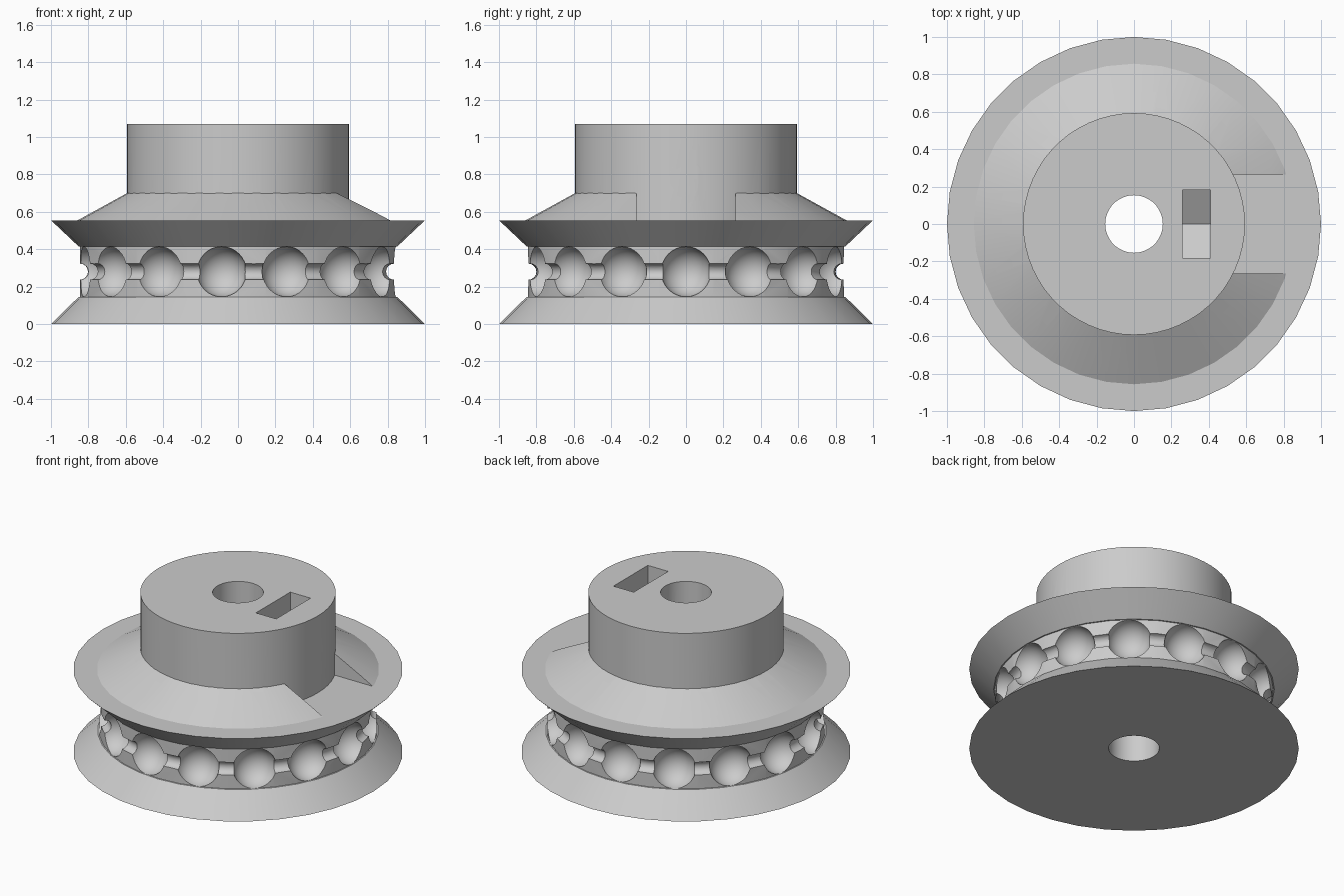
import bpy, bmesh, math
from mathutils import Matrix, Vector

if "Cube" in bpy.data.objects:
    bpy.data.objects.remove(bpy.data.objects["Cube"], do_unlink=True)

# Key dimensions
SIDES = 36
POCKETS = 15
GROOVE_R, GROOVE_Z = 0.845, 0.28
SCREW_Z = 0.78

grey = bpy.data.materials.new("plain grey")
grey.use_nodes = True
colour = (0.6, 0.6, 0.6, 1)
grey.diffuse_color = colour
grey.node_tree.nodes["Principled BSDF"].inputs["Base Color"].default_value = colour


def add_object(name, bm):
    bmesh.ops.recalc_face_normals(bm, faces=bm.faces[:])
    mesh = bpy.data.meshes.new(name)
    bm.to_mesh(mesh)
    bm.free()
    mesh.materials.append(grey)
    obj = bpy.data.objects.new(name, mesh)
    bpy.context.collection.objects.link(obj)
    return obj


def lathe(name, profile, sides):
    """Solid of revolution from (radius, height) pairs, capped at both ends."""
    bm = bmesh.new()
    rings = []
    for r, z in profile:
        rings.append([bm.verts.new((r * math.cos(math.tau * i / sides),
                                    r * math.sin(math.tau * i / sides), z))
                      for i in range(sides)])
    for low, high in zip(rings, rings[1:]):
        for i in range(sides):
            j = (i + 1) % sides
            bm.faces.new((low[i], low[j], high[j], high[i]))
    bm.faces.new(rings[0])
    bm.faces.new(rings[-1])
    return add_object(name, bm)


def bar_along_x(name, radius, x0, x1, sides):
    """Prism lying along x at set screw height, with a corner pointing down."""
    bm = bmesh.new()
    turn = Matrix.Translation(((x0 + x1) / 2, 0, SCREW_Z)) @ Matrix.Rotation(math.pi / 2, 4, 'Y')
    bmesh.ops.create_cone(bm, cap_ends=True, segments=sides, radius1=radius,
                          radius2=radius, depth=x1 - x0)
    # Put a corner on the local x axis, which becomes the vertical one
    corner = max(bm.verts, key=lambda v: v.co.x).co
    bmesh.ops.rotate(bm, verts=bm.verts[:], cent=(0, 0, 0),
                     matrix=Matrix.Rotation(-math.atan2(corner.y, corner.x), 3, 'Z'))
    bm.transform(turn)
    return add_object(name, bm)


def box(name, low, high):
    bm = bmesh.new()
    low, high = Vector(low), Vector(high)
    bmesh.ops.create_cube(bm, size=1)
    for v in bm.verts:
        v.co = Vector(((low[k] + high[k]) / 2 + v.co[k] * (high[k] - low[k]) for k in range(3)))
    return add_object(name, bm)


def ring_tube(name, major, minor, z, steps, sides):
    bm = bmesh.new()
    rows = []
    for i in range(steps):
        a = math.tau * i / steps
        row = []
        for j in range(sides):
            b = math.tau * j / sides
            r = major + minor * math.cos(b)
            row.append(bm.verts.new((r * math.cos(a), r * math.sin(a), z + minor * math.sin(b))))
        rows.append(row)
    for i in range(steps):
        a, b = rows[i], rows[(i + 1) % steps]
        for j in range(sides):
            k = (j + 1) % sides
            bm.faces.new((a[j], b[j], b[k], a[k]))
    return add_object(name, bm)


def ball_ring(name, radius):
    bm = bmesh.new()
    for i in range(POCKETS):
        a = math.tau * i / POCKETS
        place = Matrix.Rotation(a, 4, 'Z') @ Matrix.Translation((GROOVE_R, 0, GROOVE_Z))
        bmesh.ops.create_uvsphere(bm, u_segments=28, v_segments=16, radius=radius, matrix=place)
    return add_object(name, bm)


def combine(target, other, operation):
    mod = target.modifiers.new(other.name, 'BOOLEAN')
    mod.operation = operation
    mod.solver = 'EXACT'
    mod.object = other
    bpy.context.view_layer.objects.active = target
    bpy.ops.object.modifier_apply(modifier=mod.name)
    bpy.data.objects.remove(other, do_unlink=True)


# Two flanges with the groove between them, and the cone under the hub
pulley = lathe("pulley_wheel", [
    (1, 0), (0.852, 0.145), (GROOVE_R, 0.146), (GROOVE_R, 0.414), (0.852, 0.415),
    (1, 0.555), (0.857, 0.555), (0.593, 0.70), (0.502, 0.75)], SIDES)

# Access notch in the cone, then the hub
combine(pulley, box("screw_notch", (0.3, -0.265, 0.555), (1.2, 0.265, 0.9)), 'DIFFERENCE')
combine(pulley, lathe("hub", [(0.593, 0.3), (0.593, 1.07)], 60), 'UNION')

# Shaft bore, set screw hole and nut trap open to the top
combine(pulley, lathe("shaft_bore", [(0.154, -0.2), (0.154, 1.3)], SIDES), 'DIFFERENCE')
combine(pulley, bar_along_x("screw_hole", 0.09, 0.02, 0.9, 32), 'DIFFERENCE')
nut_radius = 0.21
nut_half = nut_radius * math.cos(math.pi / 6)
combine(pulley, bar_along_x("nut_trap", nut_radius, 0.26, 0.41, 6), 'DIFFERENCE')
combine(pulley, box("nut_slot", (0.26, -nut_half, SCREW_Z), (0.41, nut_half, 1.3)), 'DIFFERENCE')

# Channel for the chain links and pockets for the balls
combine(pulley, ring_tube("link_channel", GROOVE_R, 0.043, GROOVE_Z, 60, 16), 'DIFFERENCE')
combine(pulley, ball_ring("ball_pockets", 0.134), 'DIFFERENCE')

# Smooth curved walls, sharp rims
bpy.ops.object.select_all(action='DESELECT')
pulley.select_set(True)
bpy.context.view_layer.objects.active = pulley
bpy.ops.object.shade_smooth_by_angle(angle=math.radians(25))
